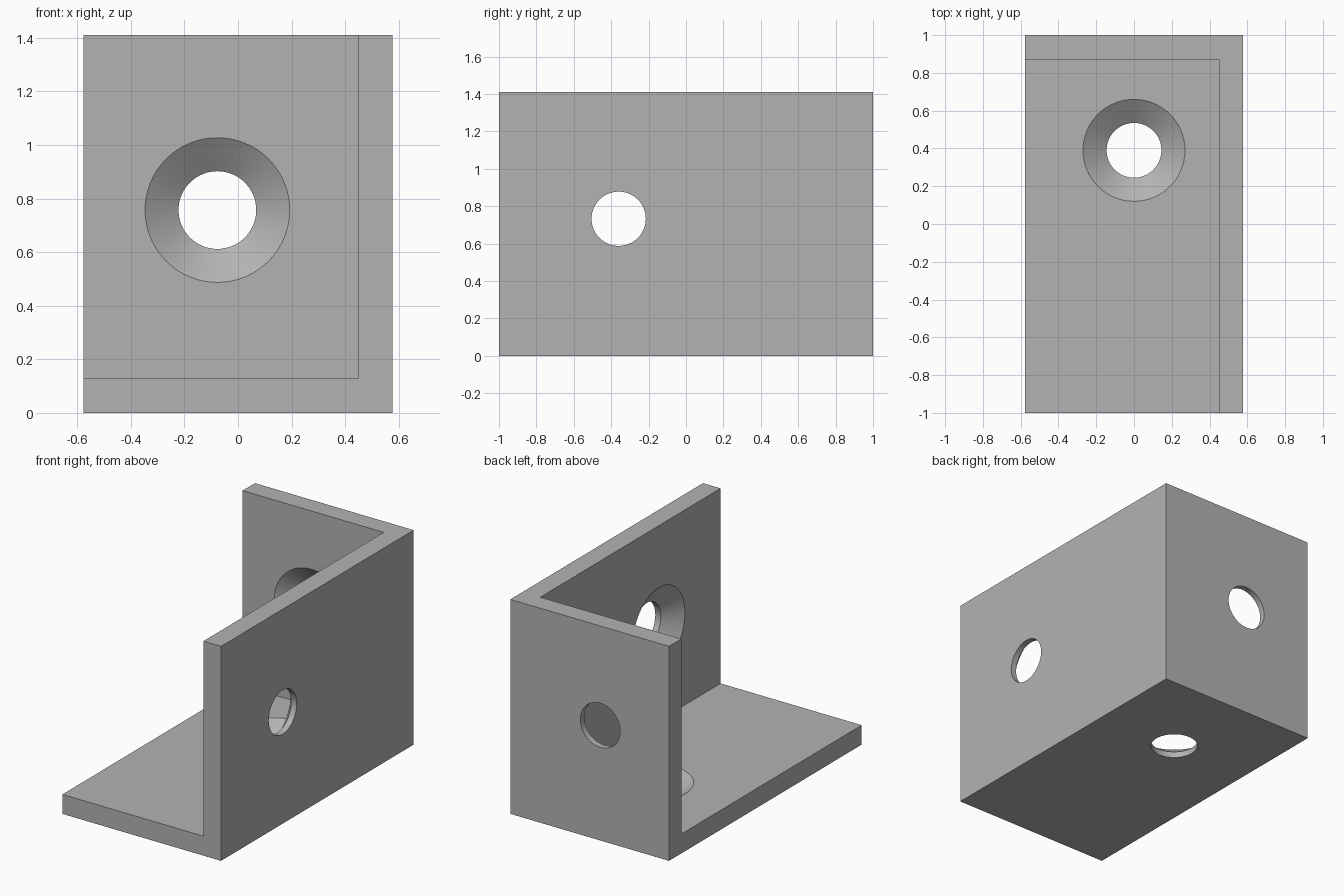
import bpy
import bmesh
from math import pi
from mathutils import Matrix, Vector

cube = bpy.data.objects.get("Cube")
if cube:
    bpy.data.objects.remove(cube, do_unlink=True)

W, D, H, T = 1.154, 2.0, 1.41, 0.128   # overall size and wall thickness
R_HOLE, R_SINK, LIP = 0.145, 0.27, 0.04

grey = bpy.data.materials.new("plain_grey")
grey.use_nodes = True
colour = (0.45, 0.45, 0.45, 1)
grey.diffuse_color = colour
grey.node_tree.nodes["Principled BSDF"].inputs["Base Color"].default_value = colour


def make_object(name, bm):
    bmesh.ops.recalc_face_normals(bm, faces=bm.faces)
    mesh = bpy.data.meshes.new(name)
    bm.to_mesh(mesh)
    bm.free()
    mesh.materials.append(grey)
    obj = bpy.data.objects.new(name, mesh)
    bpy.context.scene.collection.objects.link(obj)
    return obj


def box(name, low, high):
    low, high = Vector(low), Vector(high)
    bm = bmesh.new()
    matrix = Matrix.Translation((low + high) / 2) @ Matrix.Diagonal((*(high - low), 1))
    bmesh.ops.create_cube(bm, size=1, matrix=matrix)
    return make_object(name, bm)


def countersink(name, origin, rotation, segments=64):
    """Revolved cutter: straight lip at the outer face, cone opening inward."""
    slope = (R_SINK - R_HOLE) / (T - LIP)
    over = 0.02
    profile = [(0, -over), (R_HOLE, -over), (R_HOLE, LIP),
               (R_SINK + slope * over, T + over), (0, T + over)]
    bm = bmesh.new()
    verts = [bm.verts.new((r, 0, z)) for r, z in profile]
    edges = [bm.edges.new(pair) for pair in zip(verts, verts[1:])]
    bmesh.ops.spin(bm, geom=verts + edges, cent=(0, 0, 0), axis=(0, 0, 1),
                   angle=2 * pi, steps=segments)
    bmesh.ops.remove_doubles(bm, verts=bm.verts, dist=1e-4)
    bm.transform(Matrix.Translation(origin) @ rotation)
    obj = make_object(name, bm)
    obj.hide_render = True
    return obj


def cut(target, cutter):
    mod = target.modifiers.new(cutter.name, "BOOLEAN")
    mod.operation = "DIFFERENCE"
    mod.solver = "EXACT"
    mod.object = cutter
    bpy.context.view_layer.objects.active = target
    bpy.ops.object.modifier_apply(modifier=mod.name)
    bpy.data.objects.remove(cutter, do_unlink=True)


# Solid block hollowed out to leave a floor, a left wall and a back wall
bracket = box("corner_bracket", (-W / 2, -D / 2, 0), (W / 2, D / 2, H))
cut(bracket, box("hollow_cutter", (-W, -D, T), (W / 2 - T, D / 2 - T, H + T)))

# One countersunk screw hole in each wall
cut(bracket, countersink("floor_hole", (0, 0.39, 0), Matrix.Identity(4)))
cut(bracket, countersink("left_wall_hole", (W / 2, -0.36, 0.733),
                         Matrix.Rotation(-pi / 2, 4, "Y")))
cut(bracket, countersink("back_wall_hole", (-0.077, D / 2, 0.757),
                         Matrix.Rotation(pi / 2, 4, "X")))

# Smooth hole walls with crisp edges
bpy.ops.object.select_all(action="DESELECT")
bracket.select_set(True)
bpy.context.view_layer.objects.active = bracket
bpy.ops.object.shade_smooth_by_angle(angle=pi / 6)
